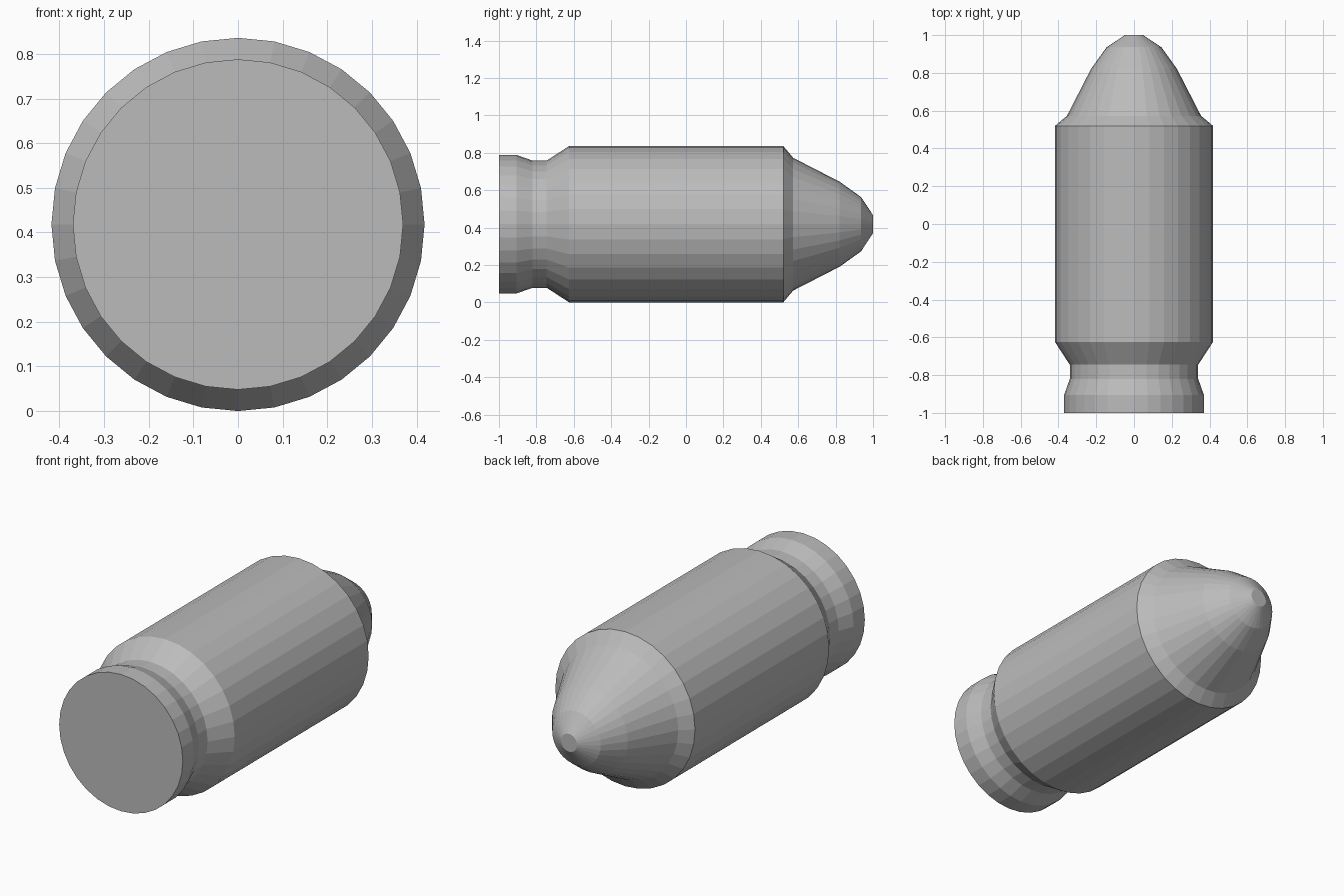
import bpy
import bmesh
import math

SIDES = 32
RADIUS = 0.418

cube = bpy.data.objects.get("Cube")
if cube:
    bpy.data.objects.remove(cube, do_unlink=True)

# One plain grey metal for every part
metal = bpy.data.materials.new("grey_metal")
metal.use_nodes = True
grey = (0.5, 0.5, 0.5, 1.0)
metal.diffuse_color = grey
metal.node_tree.nodes["Principled BSDF"].inputs["Base Color"].default_value = grey


def lathe(name, profile, cap_first=False, cap_last=False):
    """Turn (y, radius) points around the long axis into a faceted shell."""
    bm = bmesh.new()
    rings = []
    for y, r in profile:
        ring = []
        for i in range(SIDES):
            a = math.tau * i / SIDES
            ring.append(bm.verts.new((r * math.cos(a), y, RADIUS + r * math.sin(a))))
        rings.append(ring)
    for a, b in zip(rings, rings[1:]):
        for i in range(SIDES):
            j = (i + 1) % SIDES
            bm.faces.new((a[i], b[i], b[j], a[j]))
    if cap_first:
        bm.faces.new(rings[0])
    if cap_last:
        bm.faces.new(rings[-1][::-1])
    mesh = bpy.data.meshes.new(name)
    bm.to_mesh(mesh)
    bm.free()
    mesh.materials.append(metal)
    obj = bpy.data.objects.new(name, mesh)
    bpy.context.collection.objects.link(obj)
    return obj


# Casing: base rim, groove, flared collar and straight wall
lathe("casing", [(-1, 0.37), (-0.905, 0.37), (-0.82, 0.34), (-0.745, 0.34),
                 (-0.625, RADIUS), (0.52, RADIUS)], cap_first=True)

# Tip: bevelled shoulder and tapering nose with a small flat end
lathe("tip", [(0.52, RADIUS), (0.573, 0.355), (0.822, 0.227),
              (0.936, 0.145), (1, 0.048)], cap_last=True)
